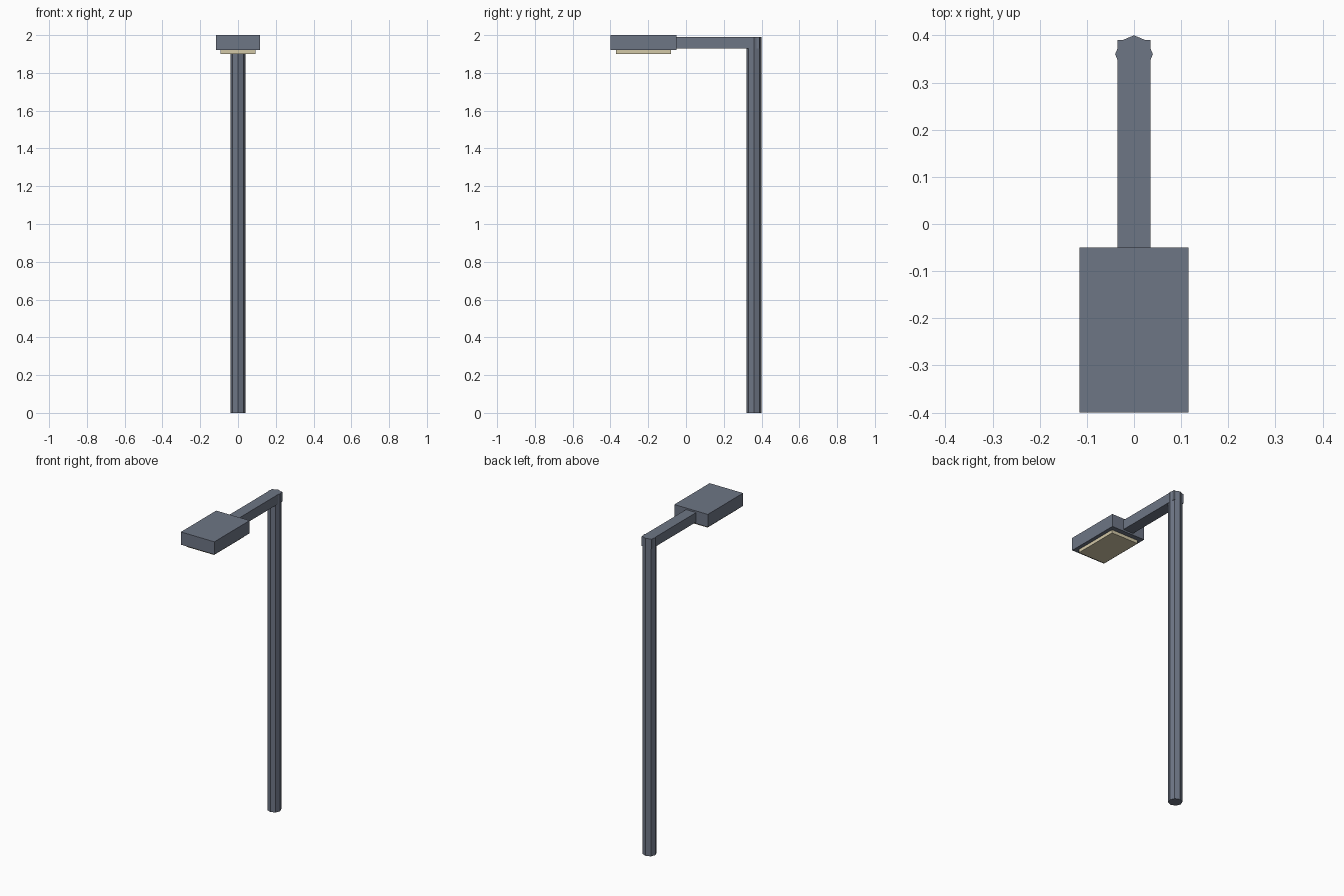
import bpy
import math

cube = bpy.data.objects.get("Cube")
if cube:
    bpy.data.objects.remove(cube, do_unlink=True)


def material(name, rgb):
    mat = bpy.data.materials.new(name)
    mat.use_nodes = True
    mat.diffuse_color = (*rgb, 1)
    mat.node_tree.nodes["Principled BSDF"].inputs["Base Color"].default_value = (*rgb, 1)
    return mat


def finish(name, mat):
    obj = bpy.context.object
    obj.name = obj.data.name = name
    obj.data.materials.append(mat)
    bpy.ops.object.transform_apply(location=False, rotation=True, scale=True)
    return obj


def box(name, mat, width, y_range, z_range):
    (y0, y1), (z0, z1) = y_range, z_range
    bpy.ops.mesh.primitive_cube_add(size=1, location=(0, (y0 + y1) / 2, (z0 + z1) / 2))
    bpy.context.object.scale = (width, y1 - y0, z1 - z0)
    return finish(name, mat)


metal = material("slate grey metal", (0.155, 0.18, 0.235))
glow = material("warm cream lens", (0.65, 0.58, 0.39))

# Octagonal pole with a corner pointing straight back
pole_height = 1.99
bpy.ops.mesh.primitive_cylinder_add(vertices=8, radius=0.04, depth=pole_height,
                                    location=(0, 0.36, pole_height / 2))
finish("pole", metal)

# Horizontal arm, lamp housing and the lens beneath it
box("arm", metal, 0.07, (-0.06, 0.39), (1.93, 1.99))
box("lamp_housing", metal, 0.232, (-0.40, -0.05), (1.92, 2.0))
box("lamp_lens", glow, 0.186, (-0.37, -0.08), (1.90, 1.922))
